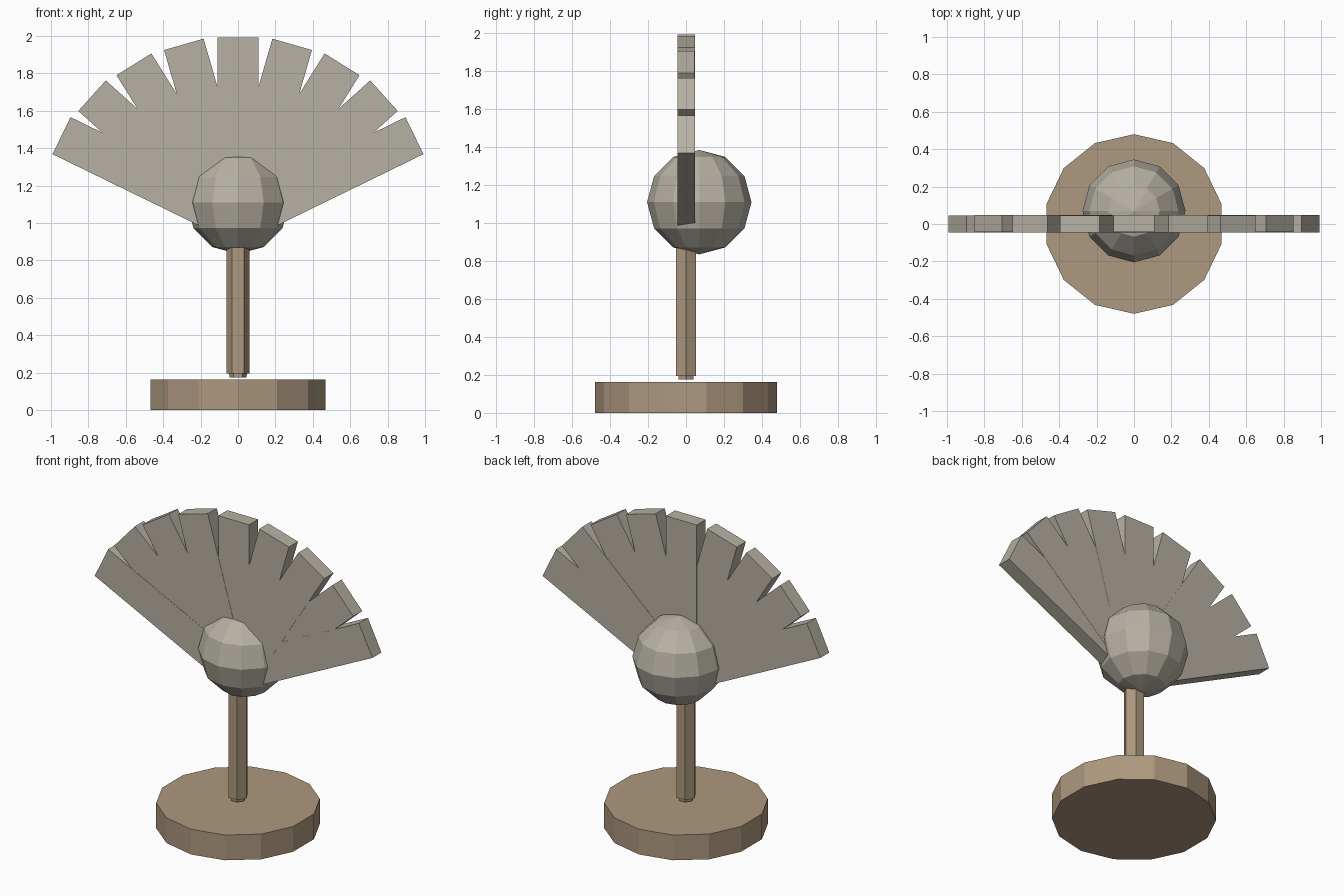
import bpy
import math
from mathutils import Matrix

cube = bpy.data.objects.get("Cube")
if cube:
    bpy.data.objects.remove(cube, do_unlink=True)


def material(name, color):
    mat = bpy.data.materials.new(name)
    mat.use_nodes = True
    mat.diffuse_color = color
    mat.node_tree.nodes["Principled BSDF"].inputs["Base Color"].default_value = color
    return mat


GREY = material("warm grey", (0.47, 0.44, 0.37, 1))
BROWN = material("tan brown", (0.42, 0.315, 0.21, 1))


def finish(name, mat):
    obj = bpy.context.object
    obj.name = name
    obj.data.materials.append(mat)
    return obj


def prism(name, sides, radius, bottom, top, turn, mat):
    bpy.ops.mesh.primitive_cylinder_add(
        vertices=sides, radius=radius, depth=top - bottom,
        location=(0, 0, (top + bottom) / 2))
    obj = finish(name, mat)
    obj.data.transform(Matrix.Rotation(turn, 4, 'Z'))
    return obj


# Round base plate
prism("base", 14, 0.48, 0, 0.163, 0, BROWN)

# Hexagonal post with a chamfered foot
post = prism("post", 6, 0.062, 0.175, 0.88, math.radians(30), BROWN)
foot = min(v.co.z for v in post.data.vertices)
for v in post.data.vertices:
    if v.co.z < foot + 0.01:
        v.co.x *= 0.75
        v.co.y *= 0.75
post.data.update()
prism("post_shaft", 6, 0.062, 0.195, 0.88, math.radians(30), BROWN)

# Faceted ball, set slightly behind the fan
bpy.ops.mesh.primitive_uv_sphere_add(segments=12, ring_count=6, radius=0.275,
                                     location=(0, 0.07, 1.11))
finish("ball", GREY)

# Fan of nine straight slats, with small depth offsets so faces do not coincide
LENGTH = 1.05
INNER = 0.12
for i in range(-4, 5):
    angle = math.radians(16) * i
    pivot = 0.942 + 0.065 * (i / 4) ** 2
    bpy.ops.mesh.primitive_cube_add(size=1)
    slat = finish(f"fan_slat_{i + 5}", GREY)
    place = (Matrix.Translation((0, 0.002 - 0.001 * (i % 3), pivot))
             @ Matrix.Rotation(angle, 4, 'Y')
             @ Matrix.Translation((0, 0, (LENGTH + INNER) / 2))
             @ Matrix.Diagonal((0.22, 0.092, LENGTH - INNER, 1)))
    slat.data.transform(place)
